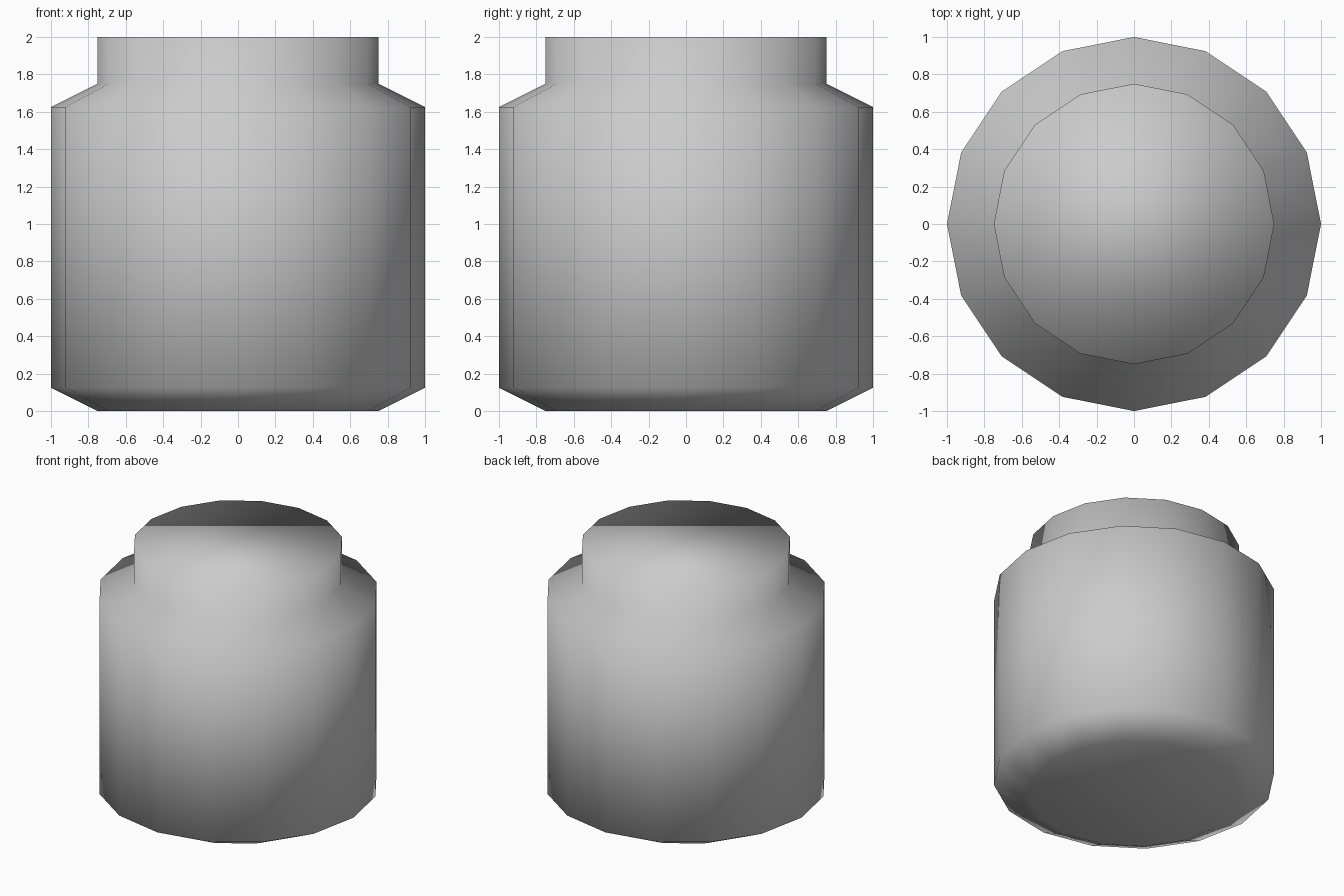
import bpy
import bmesh
from math import cos, sin, tau

cube = bpy.data.objects.get("Cube")
if cube:
    bpy.data.objects.remove(cube, do_unlink=True)

SIDES = 16
# Radius and height of each ring: base, lower bevel, shoulder, neck, rim
PROFILE = [(0.75, 0), (1, 0.125), (1, 1.625), (0.75, 1.75), (0.75, 2)]

# Single grey material
grey = bpy.data.materials.new("plain grey")
grey.use_nodes = True
colour = (0.6, 0.6, 0.6, 1)
grey.diffuse_color = colour
grey.node_tree.nodes["Principled BSDF"].inputs["Base Color"].default_value = colour

# Jar turned from the profile
bm = bmesh.new()
rings = [[bm.verts.new((r * cos(tau * i / SIDES), r * sin(tau * i / SIDES), z))
          for i in range(SIDES)] for r, z in PROFILE]
for low, high in zip(rings, rings[1:]):
    for i in range(SIDES):
        j = (i + 1) % SIDES
        bm.faces.new((low[i], low[j], high[j], high[i]))

# Flat base and lid, shaded smoothly into the sides
bm.faces.new(rings[0][::-1])
bm.faces.new(rings[-1])
for face in bm.faces:
    face.smooth = True

mesh = bpy.data.meshes.new("jar")
bm.to_mesh(mesh)
bm.free()
mesh.materials.append(grey)
jar = bpy.data.objects.new("jar", mesh)
bpy.context.collection.objects.link(jar)
